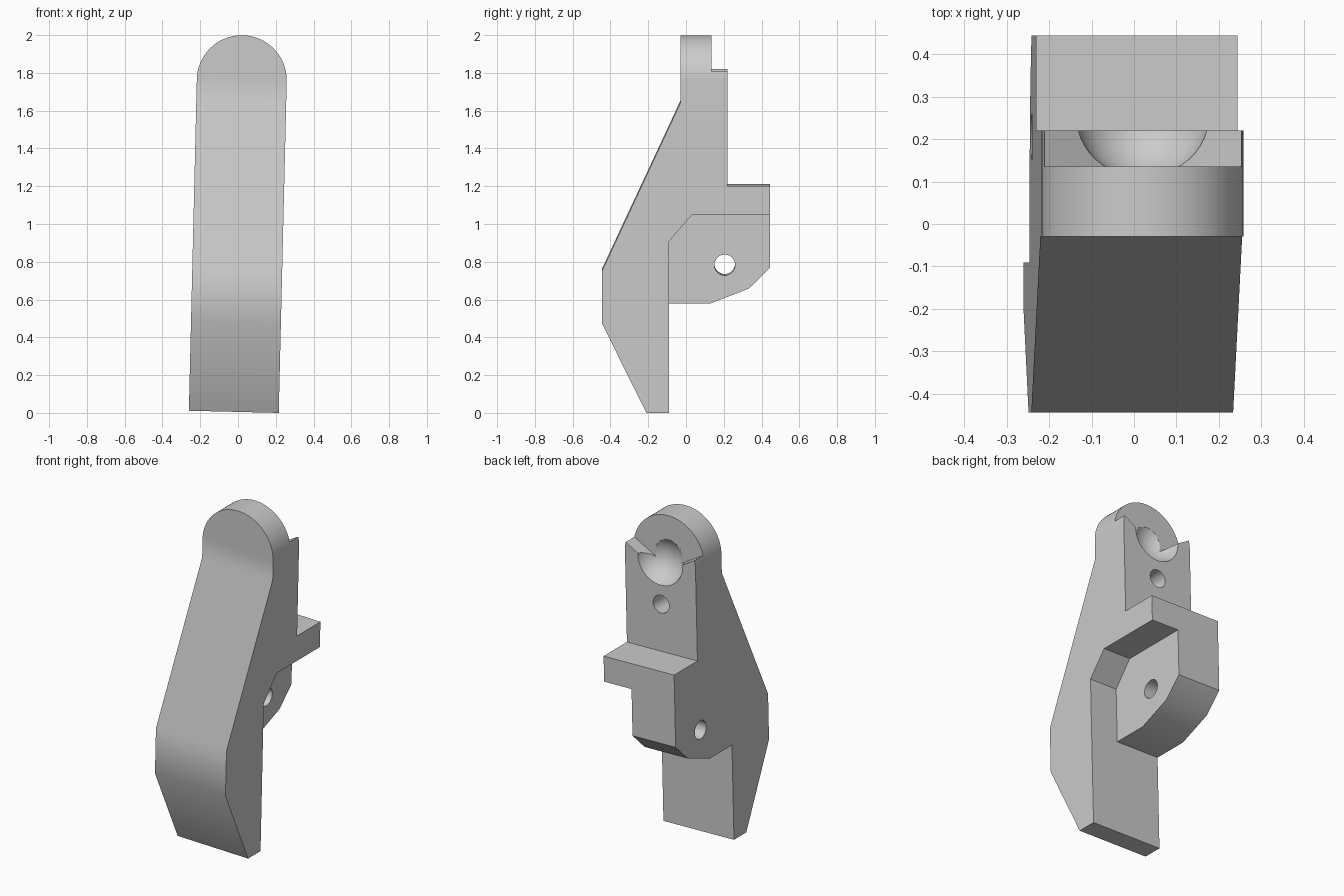
import bpy
import bmesh
import math
from mathutils import Matrix, Vector

cube = bpy.data.objects.get("Cube")
if cube:
    bpy.data.objects.remove(cube, do_unlink=True)

HALF = 0.238          # half the body width
HEAD_Z = 2.0 - HALF   # centre of the rounded head
FOOT_Z = 0.006
TILT = 0.024          # slight lean towards +x
LIP_Y = 0.136         # back face of the rounded head

grey = bpy.data.materials.new("plain grey")
grey.use_nodes = True
colour = (0.6, 0.6, 0.6, 1)
grey.diffuse_color = colour
grey.node_tree.nodes["Principled BSDF"].inputs["Base Color"].default_value = colour


def to_object(name, bm):
    bmesh.ops.recalc_face_normals(bm, faces=bm.faces)
    mesh = bpy.data.meshes.new(name)
    bm.to_mesh(mesh)
    bm.free()
    mesh.materials.append(grey)
    obj = bpy.data.objects.new(name, mesh)
    bpy.context.collection.objects.link(obj)
    return obj


def prism(name, points, start, depth):
    """Extrude a closed outline of 3D points along the depth vector."""
    bm = bmesh.new()
    face = bm.faces.new([bm.verts.new(Vector(p) + Vector(start)) for p in points])
    extruded = bmesh.ops.extrude_face_region(bm, geom=[face])["geom"]
    verts = [v for v in extruded if isinstance(v, bmesh.types.BMVert)]
    bmesh.ops.translate(bm, verts=verts, vec=depth)
    return to_object(name, bm)


def side_prism(name, yz, x0, x1):
    return prism(name, [(0, y, z) for y, z in yz], (x0, 0, 0), (x1 - x0, 0, 0))


def front_prism(name, xz, y0, y1):
    return prism(name, [(x, 0, z) for x, z in xz], (0, y0, 0), (0, y1 - y0, 0))


def rod(name, radius, length, centre, axis):
    bm = bmesh.new()
    turn = Matrix.Rotation(math.pi / 2, 4, axis)
    bmesh.ops.create_cone(bm, cap_ends=True, segments=40, radius1=radius, radius2=radius,
                          depth=length, matrix=Matrix.Translation(centre) @ turn)
    return to_object(name, bm)


def combine(target, tool, operation):
    mod = target.modifiers.new(tool.name, "BOOLEAN")
    mod.operation = operation
    mod.solver = "EXACT"
    mod.object = tool
    bpy.context.view_layer.objects.active = target
    bpy.ops.object.modifier_apply(modifier=mod.name)
    bpy.data.objects.remove(tool, do_unlink=True)


# Lever body: side outline with ledge and boss
body = side_prism("lever_body", [
    (-0.21, FOOT_Z), (-0.091, FOOT_Z), (-0.091, 0.58), (0.127, 0.58), (0.333, 0.66),
    (0.445, 0.77), (0.445, 1.208), (0.22, 1.208), (0.22, 2.1),
    (-0.03, 2.1), (-0.03, 1.647), (-0.445, 0.757), (-0.445, 0.48)],
    -0.4, 0.4)

# Front outline: straight sides with a rounded head
arc = [(HALF * math.cos(a), HEAD_Z + HALF * math.sin(a))
       for a in (math.pi * i / 48 for i in range(49))]
outline = [(-HALF, -0.2), (HALF, -0.2)] + arc
combine(body, front_prism("front_outline", outline, -1, 1), "INTERSECT")

# V-shaped cut behind the head, falling towards the socket
apex = 1.681
rise = 0.4 * math.tan(math.radians(30))
combine(body, front_prism("v_cut", [
    (0, apex), (0.4, apex + rise), (0.4, 2.2), (-0.4, 2.2), (-0.4, apex + rise)],
    LIP_Y, 1), "DIFFERENCE")

# Step on the left that leaves a narrower boss under the ledge
combine(body, side_prism("boss_step", [
    (-0.091, 0.4), (0.6, 0.4), (0.6, 1.053), (0.03, 1.053), (-0.091, 0.913)],
    0.053, 0.6), "DIFFERENCE")

# Ball socket in the head
ball = bmesh.new()
bmesh.ops.create_uvsphere(ball, u_segments=48, v_segments=32, radius=0.158,
                          matrix=Matrix.Translation((0, 0.264, HEAD_Z)))
combine(body, to_object("ball_socket", ball), "DIFFERENCE")

# Blind hole below the socket and pivot hole through the boss
combine(body, rod("blind_hole", 0.054, 0.4, (0, 0.22, 1.495), "X"), "DIFFERENCE")
combine(body, rod("pivot_hole", 0.055, 2, (0, 0.205, 0.785), "Y"), "DIFFERENCE")

# Lean the lever slightly and keep crisp edges
pivot = Matrix.Translation((0, 0, 0.93))
body.data.transform(pivot @ Matrix.Rotation(TILT, 4, "Y") @ pivot.inverted())
lowest = min(v.co.z for v in body.data.vertices)
body.data.transform(Matrix.Translation((0, 0, -lowest)))
bpy.ops.object.select_all(action="DESELECT")
body.select_set(True)
bpy.context.view_layer.objects.active = body
bpy.ops.object.shade_smooth_by_angle(angle=math.radians(30))
